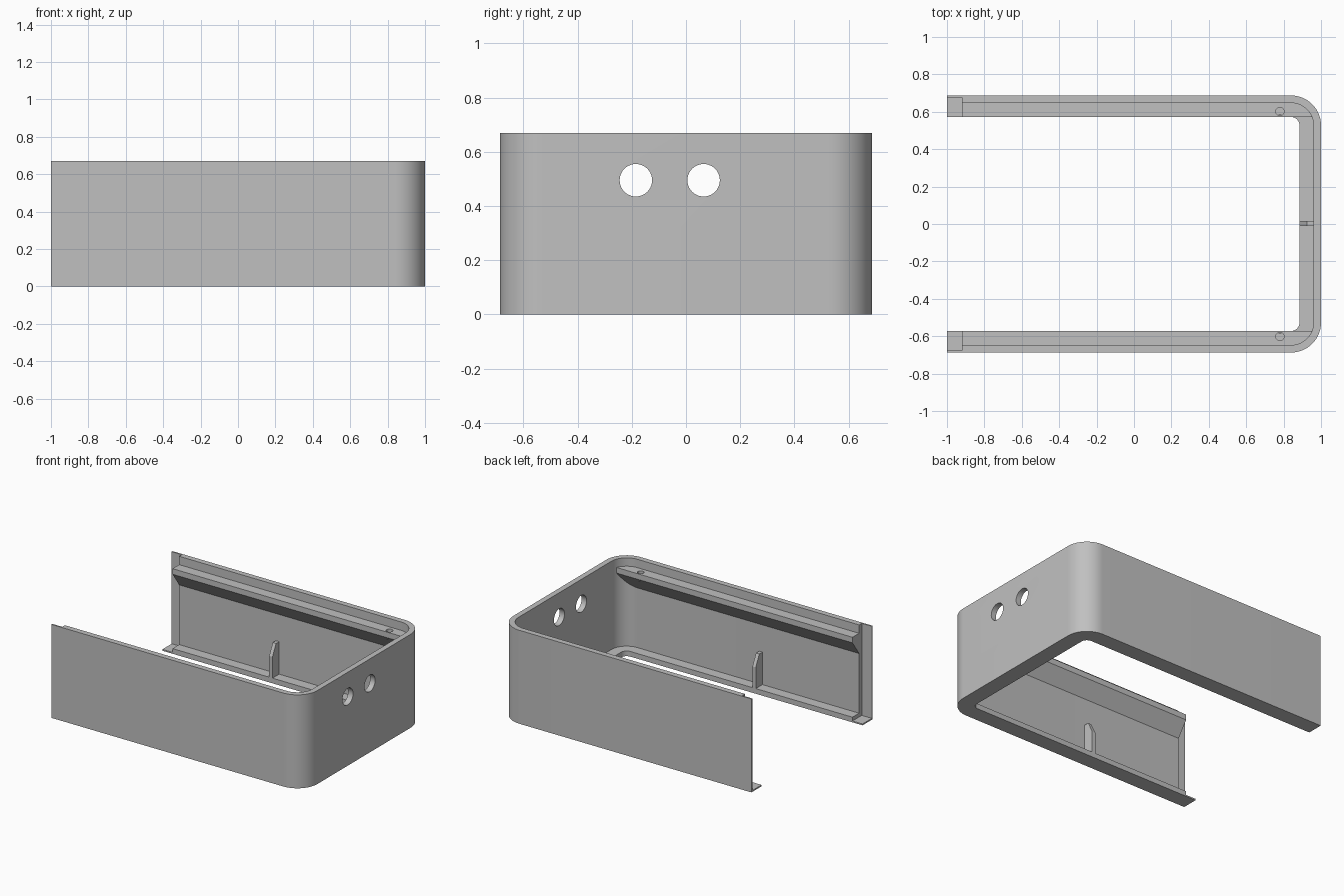
import bpy, bmesh, math
from mathutils import Vector

if "Cube" in bpy.data.objects:
    bpy.data.objects.remove(bpy.data.objects["Cube"], do_unlink=True)

# Main dimensions
HALF_Y, HEIGHT, RADIUS = 0.687, 0.67, 0.16
WALL, LEDGE, FLOOR = 0.04, 0.115, 0.037
REBATE_X = -0.92

grey = bpy.data.materials.new("plain grey")
grey.use_nodes = True
grey.diffuse_color = (0.53, 0.53, 0.53, 1)
grey.node_tree.nodes["Principled BSDF"].inputs["Base Color"].default_value = (0.53, 0.53, 0.53, 1)


def finish(name, bm):
    bmesh.ops.recalc_face_normals(bm, faces=bm.faces)
    mesh = bpy.data.meshes.new(name)
    bm.to_mesh(mesh)
    bm.free()
    mesh.materials.append(grey)
    obj = bpy.data.objects.new(name, mesh)
    bpy.context.collection.objects.link(obj)
    return obj


def prism(name, points, direction):
    """Extrude a closed polygon along a direction."""
    bm = bmesh.new()
    face = bm.faces.new([bm.verts.new(p) for p in points])
    new = bmesh.ops.extrude_face_region(bm, geom=[face])["geom"]
    verts = [v for v in new if isinstance(v, bmesh.types.BMVert)]
    bmesh.ops.translate(bm, verts=verts, vec=Vector(direction))
    # extruding leaves the starting face in place only when needed as a cap
    if not face.is_valid or any(len(e.link_faces) == 1 for e in bm.edges):
        bmesh.ops.holes_fill(bm, edges=[e for e in bm.edges if len(e.link_faces) == 1])
    return finish(name, bm)


def cylinder(name, center, axis, radius, length):
    axis = Vector(axis)
    u = axis.orthogonal().normalized()
    v = axis.cross(u)
    start = Vector(center) - axis * length / 2
    ring = [start + radius * (u * math.cos(a) + v * math.sin(a))
            for a in (math.tau * i / 40 for i in range(40))]
    return prism(name, ring, axis * length)


def boolean(obj, cutter, operation="DIFFERENCE", keep=False):
    mod = obj.modifiers.new("cut", "BOOLEAN")
    mod.operation, mod.solver, mod.object = operation, "EXACT", cutter
    select(obj)
    bpy.ops.object.modifier_apply(modifier=mod.name)
    if not keep:
        bpy.data.objects.remove(cutter, do_unlink=True)


def select(obj):
    bpy.ops.object.select_all(action="DESELECT")
    obj.select_set(True)
    bpy.context.view_layer.objects.active = obj


def outline(inset, steps=14):
    """Open U-shaped path with two rounded corners, moved inwards by inset."""
    r, cx, cy = RADIUS - inset, 1 - RADIUS, HALF_Y - RADIUS
    path = [(-1, inset - HALF_Y)]
    for side, first in ((-1, -math.pi / 2), (1, 0)):
        for i in range(steps + 1):
            a = first + math.pi / 2 * i / steps
            path.append((cx + r * math.cos(a), side * cy + r * math.sin(a)))
    return path + [(-1, HALF_Y - inset)]


# Shell: wall and floor ledge swept as one L-shaped section
section = [(0, 0), (LEDGE, 0), (LEDGE, FLOOR), (WALL, FLOOR), (WALL, HEIGHT), (0, HEIGHT)]
bm = bmesh.new()
rows = [[bm.verts.new((x, y, z)) for x, y in outline(inset)] for inset, z in section]
for a, b in zip(rows, rows[1:] + rows[:1]):
    for i in range(len(a) - 1):
        bm.faces.new((a[i], a[i + 1], b[i + 1], b[i]))
for end in (0, -1):
    bm.faces.new([row[end] for row in rows])
shell = finish("shell", bm)

# Rebate for an end panel at the open side
y = HALF_Y - 0.01
boolean(shell, prism("rebate_cutter",
                     [(-1.1, -y, 0.01), (REBATE_X, -y, 0.01), (REBATE_X, y, 0.01), (-1.1, y, 0.01)],
                     (0, 0, 1)))

# Two round ports through the end wall
for port_y in (-0.185, 0.065):
    boolean(shell, cylinder("port_cutter", (1, port_y, 0.495), (1, 0, 0), 0.06, 0.3))
select(shell)
bpy.ops.object.shade_smooth_by_angle(angle=math.radians(30))

# Upper rails with sloped undersides, trimmed to the rounded corners
core = prism("rail_trimmer", [(px, py, 0) for px, py in outline(WALL / 2)], (0, 0, 1))
inner = HALF_Y - LEDGE
back = HALF_Y - WALL
for side, label in ((-1, "front"), (1, "back")):
    profile = [(inner, 0.61), (inner, 0.57), (back, 0.465), (back + 0.01, 0.465), (back + 0.01, 0.61)]
    rail = prism(label + "_rail", [(REBATE_X, side * py, pz) for py, pz in profile], (1.89, 0, 0))
    boolean(rail, core, "INTERSECT", keep=True)
    boolean(rail, cylinder("screw_cutter", (0.78, side * 0.602, 0.61), (0, 0, 1), 0.022, 0.11))
bpy.data.objects.remove(core, do_unlink=True)

# Small upright fins on the ledge, one per wall
fin = [(LEDGE, 0.02), (LEDGE, 0.19), (LEDGE - 0.04, 0.27), (WALL - 0.01, 0.27), (WALL - 0.01, 0.02)]
for side, label in ((-1, "front"), (1, "back")):
    prism(label + "_fin", [(-0.153, side * (HALF_Y - d), z) for d, z in fin], (0.026, 0, 0))
prism("end_fin", [(1 - d, -0.01, z) for d, z in fin], (0, 0.026, 0))
